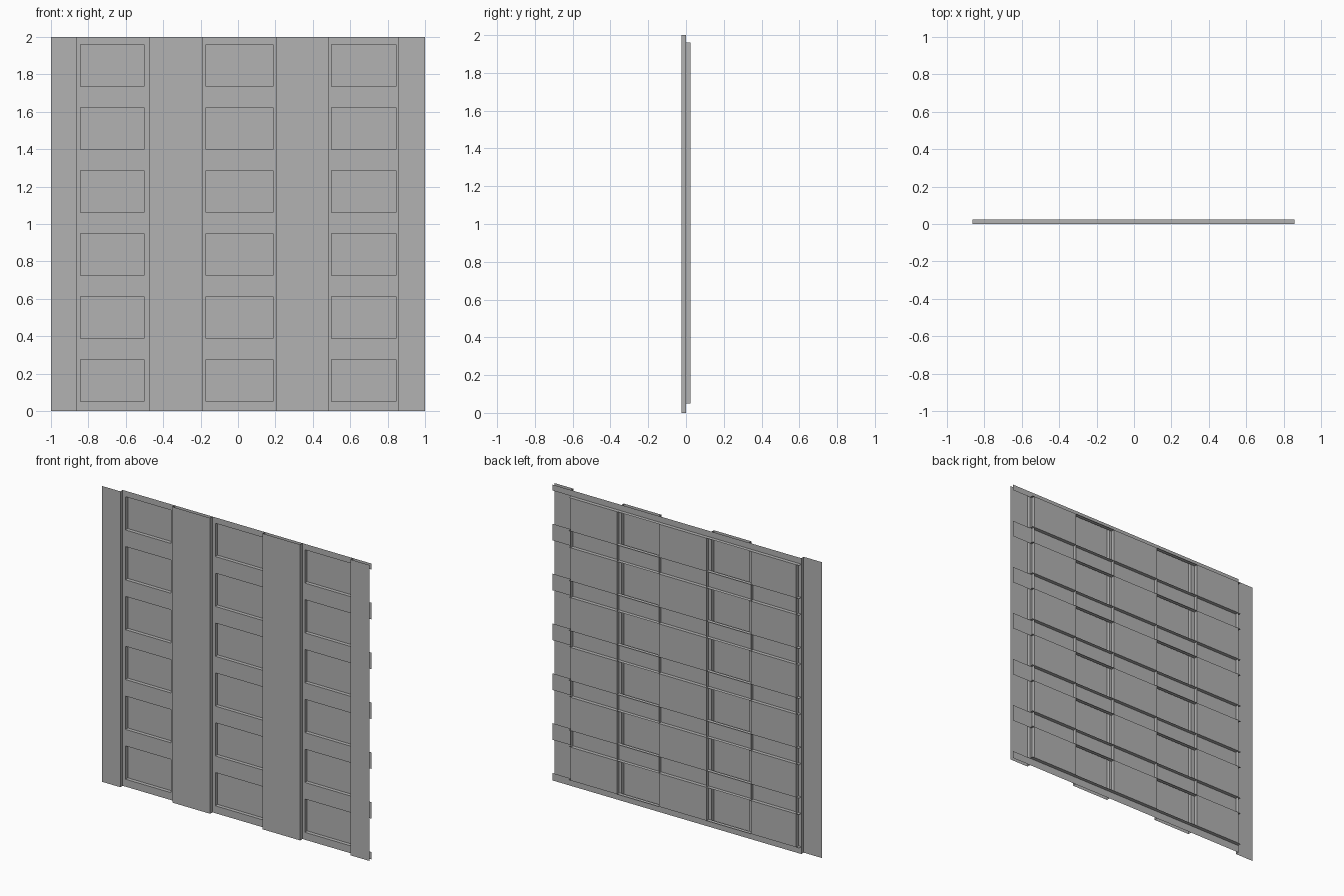
import bpy, bmesh

if "Cube" in bpy.data.objects:
    bpy.data.objects.remove(bpy.data.objects["Cube"], do_unlink=True)

grey = bpy.data.materials.new("plain grey")
grey.use_nodes = True
colour = (0.45, 0.45, 0.45, 1)
grey.diffuse_color = colour
grey.node_tree.nodes["Principled BSDF"].inputs["Base Color"].default_value = colour

FRONT, MID, BACK = -0.025, 0.0, 0.025
BAYS = [(-0.863, -0.472), (-0.191, 0.202), (0.483, 0.859)]
WINDOWS = [(-0.842, -0.502), (-0.17, 0.186), (0.5, 0.845)]
ROWS = [(0.05 + 0.337 * i, 0.275 + 0.337 * i) for i in range(6)]
LOW, HIGH = ROWS[0][0], ROWS[-1][1]


def gaps(spans, start, end):
    """Spans left between the given spans."""
    edges = [start] + [v for s in spans for v in s] + [end]
    return list(zip(edges[::2], edges[1::2]))


def sheet_object(name, sheets):
    """Flat sheets, each a box (x0, x1, y0, y1, z0, z1) with one zero extent."""
    bm = bmesh.new()
    for x0, x1, y0, y1, z0, z1 in sheets:
        if x0 == x1:
            pts = [(x0, y0, z0), (x0, y1, z0), (x0, y1, z1), (x0, y0, z1)]
        elif y0 == y1:
            pts = [(x0, y0, z0), (x1, y0, z0), (x1, y0, z1), (x0, y0, z1)]
        else:
            pts = [(x0, y0, z0), (x1, y0, z0), (x1, y1, z0), (x0, y1, z0)]
        bm.faces.new([bm.verts.new(p) for p in pts])
    bmesh.ops.remove_doubles(bm, verts=bm.verts, dist=0.0001)
    mesh = bpy.data.meshes.new(name)
    bm.to_mesh(mesh)
    bm.free()
    mesh.materials.append(grey)
    obj = bpy.data.objects.new(name, mesh)
    bpy.context.collection.objects.link(obj)


# Raised vertical pilasters and their side walls
sheet_object("pilasters", [(a, b, FRONT, FRONT, 0, 2) for a, b in gaps(BAYS, -1, 1)])
sheet_object("pilaster_sides", [(x, x, FRONT, MID, 0, 2) for bay in BAYS for x in bay])

# Horizontal rails running behind the pilasters to the right end
sheet_object("rails", [(BAYS[0][0], 1, MID, MID, a, b) for a, b in gaps(ROWS, 0, 2)])

# Narrow upright margins beside each window
sheet_object("window_margins", [
    (a, b, MID, MID, z0, z1)
    for bay, win in zip(BAYS, WINDOWS)
    for a, b in gaps([win], *bay)
    for z0, z1 in ROWS])

# Recessed window panes
sheet_object("window_panes", [
    (a, b, BACK, BACK, z0, z1) for a, b in WINDOWS for z0, z1 in ROWS])

# Reveals: upright fins and full-width ledges behind the frame
sheet_object("upright_fins", [(x, x, MID, BACK, LOW, HIGH) for win in WINDOWS for x in win])
sheet_object("ledges", [
    (BAYS[0][0], BAYS[-1][1], MID, BACK, z, z) for row in ROWS for z in row])
